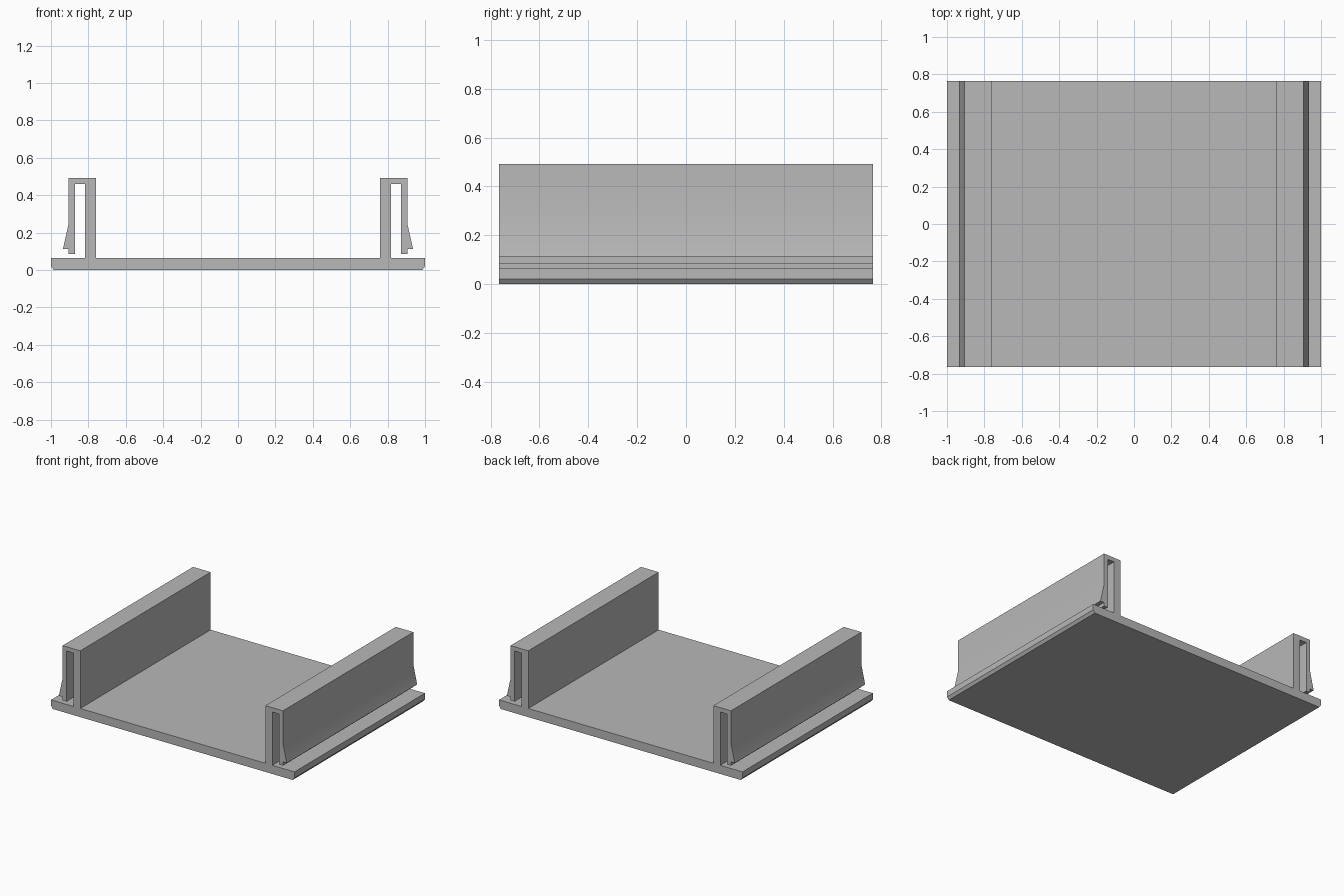
import bpy
import bmesh

HALF_DEPTH = 0.765
PLATE_TOP = 0.064

cube = bpy.data.objects.get("Cube")
if cube:
    bpy.data.objects.remove(cube, do_unlink=True)

grey = bpy.data.materials.new("plain grey")
grey.use_nodes = True
colour = (0.48, 0.48, 0.48, 1)
grey.diffuse_color = colour
grey.node_tree.nodes["Principled BSDF"].inputs["Base Color"].default_value = colour


def extrude_profile(name, points):
    """Extrude an x-z outline along the full depth of the tray."""
    bm = bmesh.new()
    face = bm.faces.new([bm.verts.new((x, -HALF_DEPTH, z)) for x, z in points])
    result = bmesh.ops.extrude_face_region(bm, geom=[face])
    verts = [v for v in result["geom"] if isinstance(v, bmesh.types.BMVert)]
    bmesh.ops.translate(bm, verts=verts, vec=(0, 2 * HALF_DEPTH, 0))
    bmesh.ops.recalc_face_normals(bm, faces=bm.faces)
    mesh = bpy.data.meshes.new(name)
    bm.to_mesh(mesh)
    bm.free()
    mesh.materials.append(grey)
    obj = bpy.data.objects.new(name, mesh)
    bpy.context.collection.objects.link(obj)
    bpy.ops.object.select_all(action="DESELECT")
    obj.select_set(True)
    bpy.context.view_layer.objects.active = obj
    bpy.ops.object.shade_smooth_by_angle(angle=0.5)
    return obj


# Base plate with chamfered lower side edges
half = [(1, PLATE_TOP), (1, 0.02), (0.985, 0)]
extrude_profile("base_plate", half + [(-x, z) for x, z in reversed(half)])

# Spring clips: upright post, folded top and hanging barbed arm
clip = [
    (0.76, PLATE_TOP), (0.76, 0.492), (0.905, 0.492), (0.905, 0.25),
    (0.936, 0.112), (0.905, 0.112), (0.905, 0.085), (0.872, 0.085),
    (0.872, 0.46), (0.817, 0.46), (0.817, PLATE_TOP),
]
for name, side in (("left_clip", 1), ("right_clip", -1)):
    extrude_profile(name, [(side * x, z) for x, z in clip])
